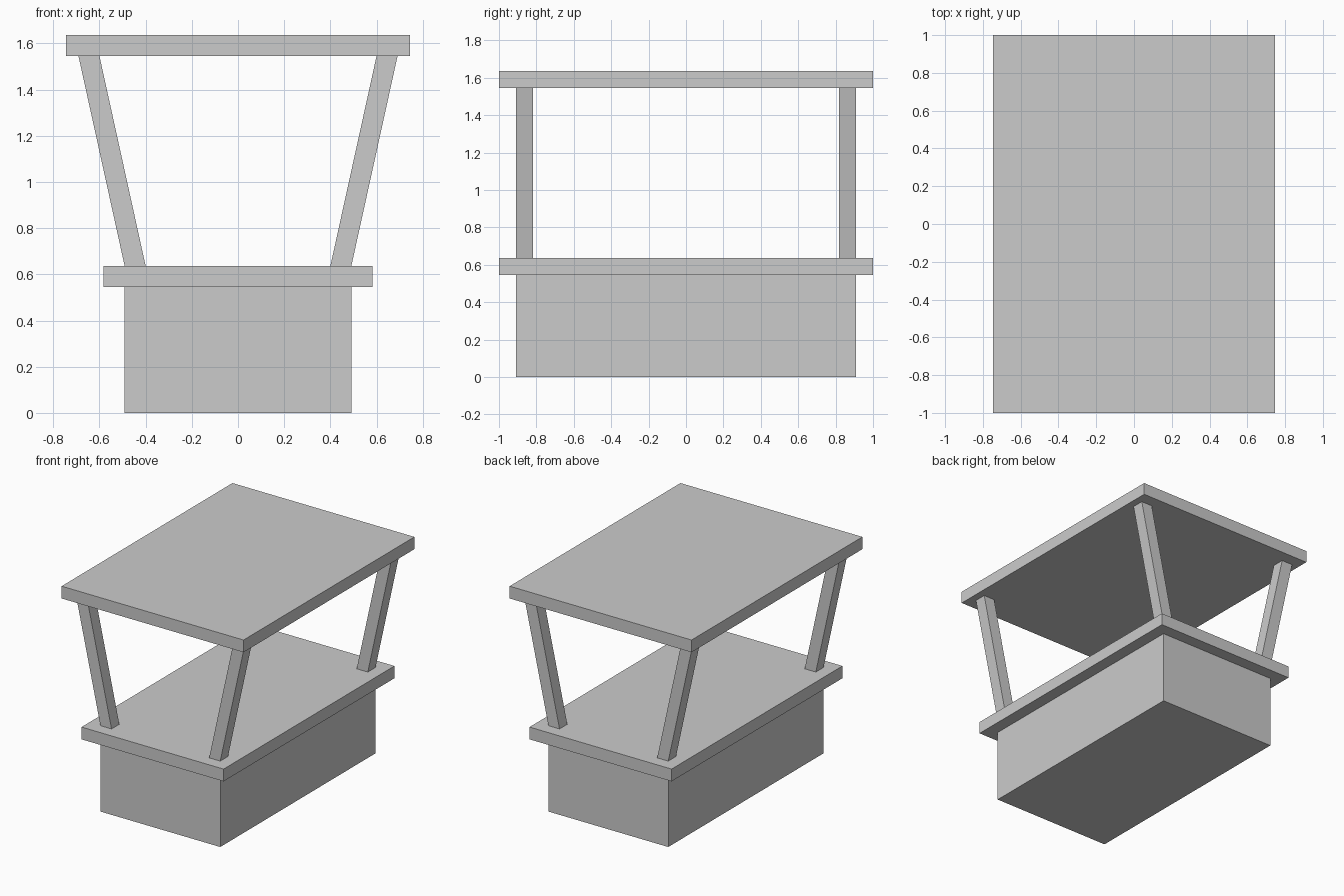
import bpy, bmesh
from mathutils import Vector

if "Cube" in bpy.data.objects:
    bpy.data.objects.remove(bpy.data.objects["Cube"])


def block(name, size, z0, z1, loc=(0, 0), lean=0.0):
    """Box from z0 to z1; its top face is shifted sideways by lean."""
    bm = bmesh.new()
    bmesh.ops.create_cube(bm, size=1)
    for v in bm.verts:
        top = v.co.z > 0
        v.co = Vector((loc[0] + v.co.x * size[0] + (lean if top else 0),
                       loc[1] + v.co.y * size[1],
                       z1 if top else z0))
    mesh = bpy.data.meshes.new(name)
    bm.to_mesh(mesh)
    bm.free()
    obj = bpy.data.objects.new(name, mesh)
    bpy.context.collection.objects.link(obj)
    return obj


# Stall body, counter and roof
block("stall_base", (0.982, 1.818), 0.0, 0.5455)
block("counter_top", (1.164, 2.0), 0.5455, 0.6364)
block("roof", (1.491, 2.0), 1.5455, 1.6364)

# Four corner posts leaning outward
for sx, side in ((-1, "left"), (1, "right")):
    for sy, end in ((-1, "front"), (1, "back")):
        block(f"{end}_{side}_post", (0.0909, 0.0909), 0.6364, 1.5455,
              (sx * 0.4455, sy * 0.8636), sx * 0.2)
